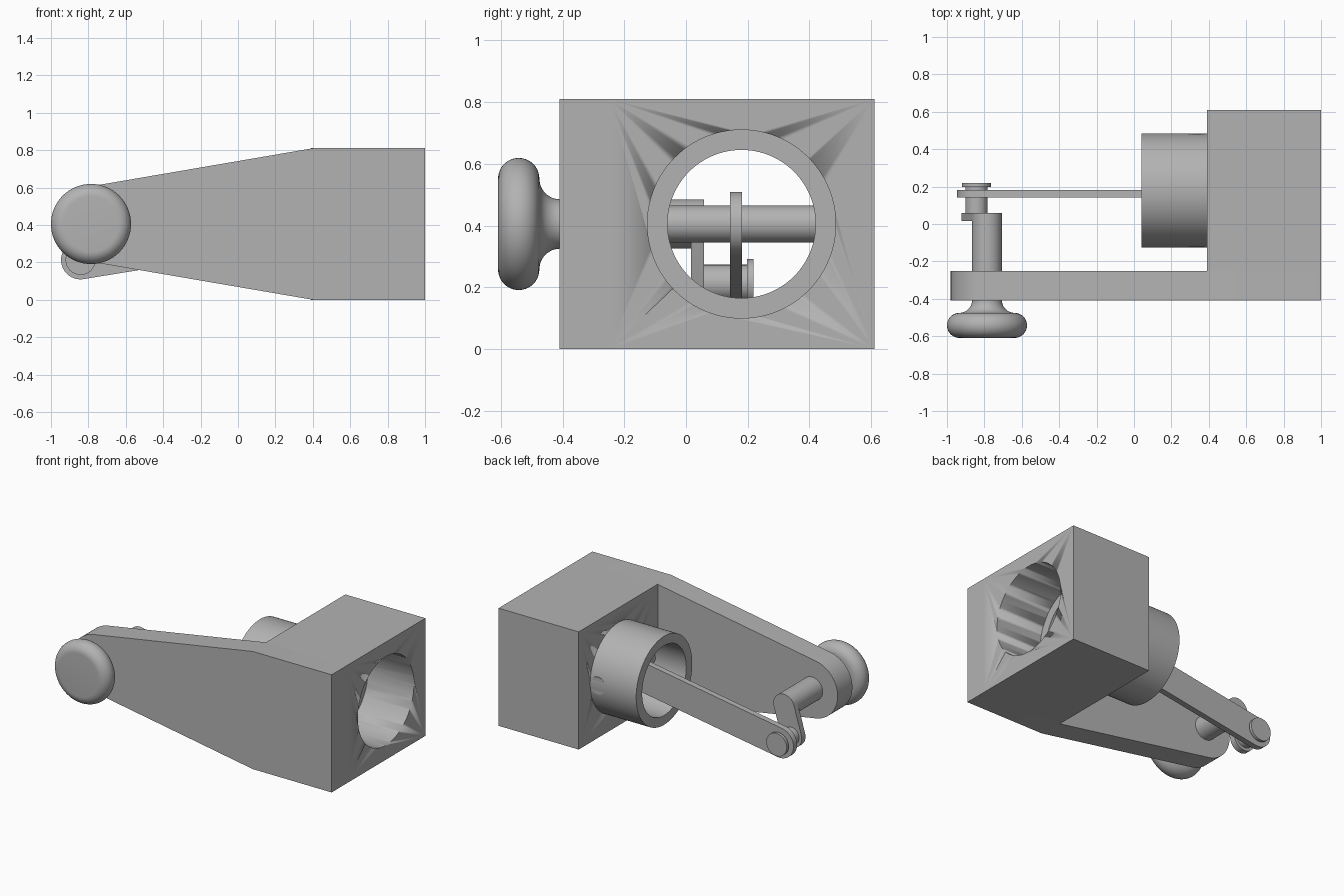
import bpy, bmesh, math
from mathutils import Matrix, Vector

cube = bpy.data.objects.get("Cube")
if cube:
    bpy.data.objects.remove(cube, do_unlink=True)

GREY = (0.45, 0.45, 0.45, 1)
mat = bpy.data.materials.new("plain_grey")
mat.use_nodes = True
mat.diffuse_color = GREY
mat.node_tree.nodes["Principled BSDF"].inputs["Base Color"].default_value = GREY

AXIS_Z = 0.405                      # shared height of bore and crank shaft
SHAFT = (-0.786, AXIS_Z)            # crank shaft centre (x, z)
CRANK_PIN = (-0.842, 0.213)
WRIST_PIN = (0.335, AXIS_Z)
BORE_Y, BORE_R = 0.18, 0.305


def finish(name, bm):
    bmesh.ops.recalc_face_normals(bm, faces=bm.faces)
    mesh = bpy.data.meshes.new(name)
    bm.to_mesh(mesh)
    bm.free()
    mesh.materials.append(mat)
    obj = bpy.data.objects.new(name, mesh)
    bpy.context.collection.objects.link(obj)
    bpy.ops.object.select_all(action="DESELECT")
    obj.select_set(True)
    bpy.context.view_layer.objects.active = obj
    bpy.ops.object.shade_smooth_by_angle(angle=math.radians(30))
    return obj


def arc(cx, cy, r, start, end, steps):
    """Points on an arc, angles in degrees."""
    angles = [math.radians(start + (end - start) * i / steps) for i in range(steps + 1)]
    return [(cx + r * math.cos(a), cy + r * math.sin(a)) for a in angles]


def slab(name, outline, y0, y1):
    """Extrude an (x, z) outline from y0 to y1."""
    bm = bmesh.new()
    face = bm.faces.new([bm.verts.new((x, y0, z)) for x, z in outline])
    out = bmesh.ops.extrude_face_region(bm, geom=[face])
    verts = [v for v in out["geom"] if isinstance(v, bmesh.types.BMVert)]
    bmesh.ops.translate(bm, vec=(0, y1 - y0, 0), verts=verts)
    return finish(name, bm)


def link(name, a, b, r, y0, y1):
    """Flat bar with a round end about each of two centres."""
    angle = math.degrees(math.atan2(b[1] - a[1], b[0] - a[0]))
    outline = arc(*a, r, angle + 90, angle + 270, 32) + arc(*b, r, angle - 90, angle + 90, 32)
    return slab(name, outline, y0, y1)


def lathe(name, profile, axis, centre, closed=False, steps=96):
    """Spin (radius, distance) points about the x or y axis through a centre."""
    bm = bmesh.new()
    direction = Vector((1, 0, 0)) if axis == "x" else Vector((0, 1, 0))
    verts = [bm.verts.new(direction * d + Vector((0, 0, r))) for r, d in profile]
    pairs = list(zip(verts, verts[1:] + verts[:1]))
    edges = [bm.edges.new(p) for p in (pairs if closed else pairs[:-1])]
    bmesh.ops.spin(bm, geom=verts + edges, cent=(0, 0, 0), axis=direction,
                   angle=math.tau, steps=steps)
    bmesh.ops.remove_doubles(bm, verts=bm.verts, dist=1e-4)
    bmesh.ops.transform(bm, matrix=Matrix.Translation(centre), verts=bm.verts)
    return finish(name, bm)


def rod(name, r, d0, d1, axis, centre):
    return lathe(name, [(0, d0), (r, d0), (r, d1), (0, d1)], axis, centre)


def on_y(point):
    return (point[0], 0, point[1])


# Cylinder block with its bore cut right through
block = slab("cylinder_block", [(0.39, 0), (1, 0), (1, 0.81), (0.39, 0.81)], -0.25, 0.61)
cutter = rod("bore_cutter", BORE_R, 0.2, 1.2, "x", (0, BORE_Y, AXIS_Z))
cut = block.modifiers.new("bore", "BOOLEAN")
cut.object = cutter
cut.solver = "EXACT"
bpy.context.view_layer.objects.active = block
bpy.ops.object.modifier_apply(modifier=cut.name)
bpy.data.objects.remove(cutter, do_unlink=True)

# Tapered side plate, rounded around the shaft
nose = arc(-0.78, AXIS_Z, 0.2, 99.8, 260.2, 40)
slab("side_plate", [(1, 0), (1, 0.81), (0.4, 0.81)] + nose + [(0.4, 0)], -0.41, -0.25)

# Hollow piston and its cross pin
lathe("piston", [(BORE_R, 0.04), (BORE_R, 0.65), (0.24, 0.65), (0.24, 0.04)],
      "x", (0, BORE_Y, AXIS_Z), closed=True)
rod("wrist_pin", 0.06, BORE_Y - 0.303, BORE_Y + 0.303, "y", on_y(WRIST_PIN))

# Connecting rod, crank arm and crank pin with its head
link("connecting_rod", CRANK_PIN, WRIST_PIN, 0.104, 0.142, 0.182)
link("crank_arm", SHAFT, CRANK_PIN, 0.08, 0.017, 0.058)
head, pin = 0.078, 0.06
lathe("crank_pin", [(0, 0.03), (pin, 0.03), (pin, 0.198), (head, 0.198), (head, 0.218), (0, 0.218)],
      "y", on_y(CRANK_PIN))

# Crank shaft and rounded knob with a flared neck
rod("crank_shaft", 0.08, -0.42, 0.05, "y", on_y(SHAFT))
rim = arc(0.147, -0.542, 0.067, -90, 90, 20)
neck = arc(0.147, -0.408, 0.067, 270, 180, 12)
lathe("knob", [(0, -0.609)] + rim + neck[1:] + [(0, -0.408)], "y", on_y(SHAFT))
